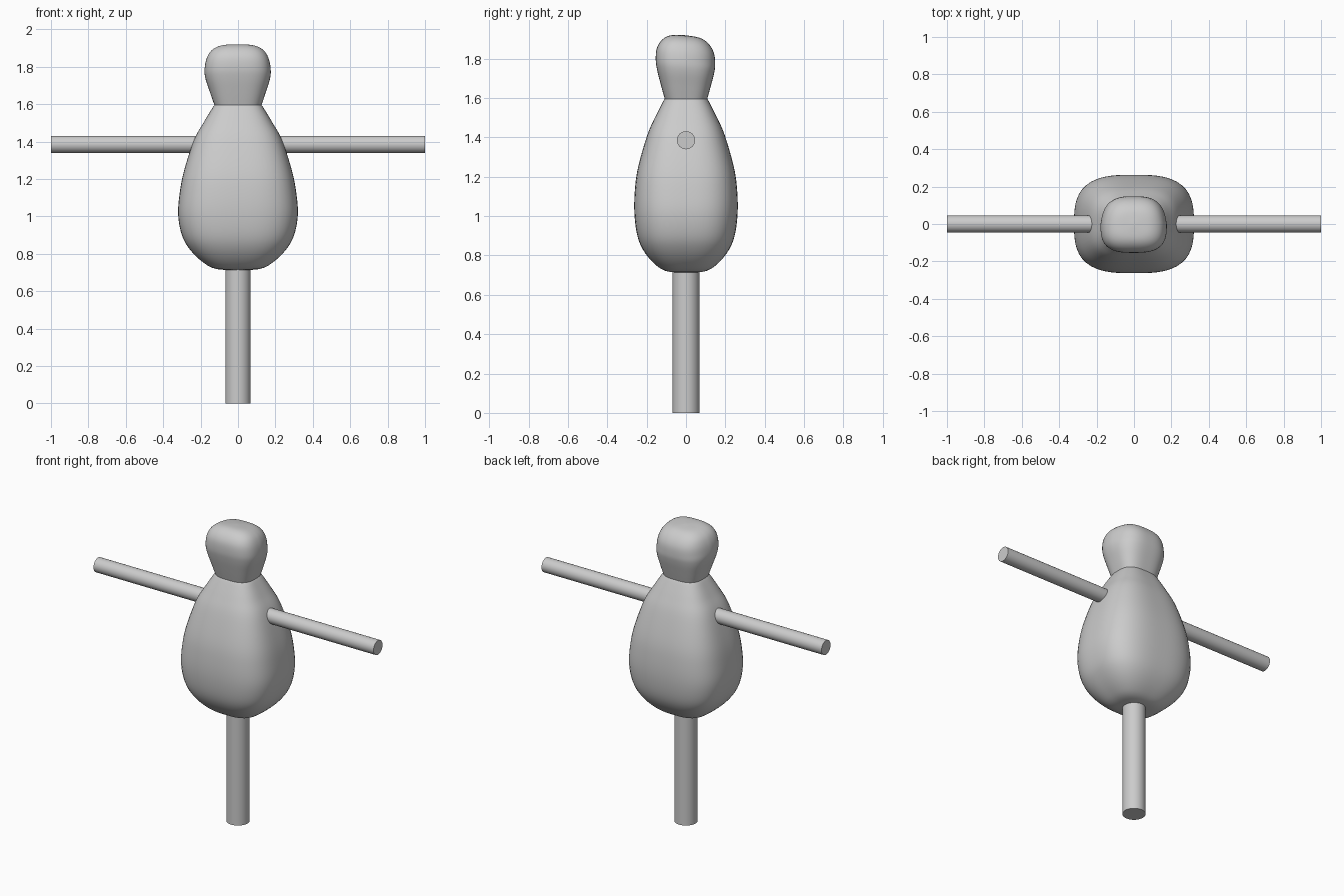
import bpy, bmesh, math
from mathutils import Vector, Matrix

cube = bpy.data.objects.get("Cube")
if cube:
    bpy.data.objects.remove(cube, do_unlink=True)

grey = bpy.data.materials.new("plain_grey")
grey.use_nodes = True
colour = (0.6, 0.6, 0.6, 1)
grey.diffuse_color = colour
grey.node_tree.nodes["Principled BSDF"].inputs["Base Color"].default_value = colour


def add_object(name, bm):
    bmesh.ops.recalc_face_normals(bm, faces=bm.faces)
    mesh = bpy.data.meshes.new(name)
    bm.to_mesh(mesh)
    bm.free()
    mesh.materials.append(grey)
    obj = bpy.data.objects.new(name, mesh)
    bpy.context.collection.objects.link(obj)
    bpy.ops.object.select_all(action='DESELECT')
    obj.select_set(True)
    bpy.context.view_layer.objects.active = obj
    bpy.ops.object.shade_smooth_by_angle(angle=math.radians(40))
    return obj


def rod(name, radius, length, matrix):
    bm = bmesh.new()
    bmesh.ops.create_cone(bm, cap_ends=True, segments=32, radius1=radius,
                          radius2=radius, depth=length, matrix=matrix)
    return add_object(name, bm)


def smooth_path(keys, steps):
    """Catmull-Rom curve through the section keys."""
    pts = [Vector(k) for k in keys]
    pts = [pts[0]] + pts + [pts[-1]]
    out = []
    for a, b, c, d in zip(pts, pts[1:], pts[2:], pts[3:]):
        for i in range(steps):
            t = i / steps
            out.append(b + (c - a) * (t / 2) + (a * 2 - b * 5 + c * 4 - d) * (t * t / 2)
                       + (b * 3 - a - c * 3 + d) * (t ** 3 / 2))
    return out + [pts[-1]]


# Sections: half width, half depth, height
BODY = [(0.01, 0.01, 0.712), (0.12, 0.10, 0.72), (0.19, 0.16, 0.757),
        (0.257, 0.215, 0.823), (0.30, 0.247, 0.9), (0.32, 0.262, 1.01),
        (0.311, 0.26, 1.13), (0.287, 0.243, 1.25), (0.235, 0.197, 1.41),
        (0.185, 0.158, 1.5), (0.14, 0.12, 1.575), (0.126, 0.108, 1.595)]
HEAD = [(0.126, 0.108, 1.595), (0.148, 0.126, 1.66), (0.171, 0.144, 1.73),
        (0.177, 0.151, 1.78), (0.167, 0.145, 1.84), (0.14, 0.118, 1.885),
        (0.09, 0.075, 1.911), (0.01, 0.01, 1.918)]

# Body and head as one lofted skin of rounded-square sections
SIDES, POWER = 64, 3.0
sections = smooth_path(BODY, 5)[:-1] + smooth_path(HEAD, 5)
bm = bmesh.new()
rings = []
for w, d, z in sections:
    head = min(1, max(0, (z - 1.595) / 0.2))
    ring = []
    for i in range(SIDES):
        a = 2 * math.pi * i / SIDES
        c, s = math.cos(a), math.sin(a)
        r = (abs(c) ** POWER + abs(s) ** POWER) ** (-1 / POWER)
        y = d * r * s
        # head narrows to the back and its crown slopes backwards
        x = w * r * c * (1 - 0.9 * head * max(0, y)) - 0.002 * head
        ring.append(bm.verts.new((x, y - 0.003 * head, z - 0.09 * head * y)))
    rings.append(ring)
for low, high in zip(rings, rings[1:]):
    for i in range(SIDES):
        j = (i + 1) % SIDES
        bm.faces.new((low[i], low[j], high[j], high[i]))
bm.faces.new(rings[0])
bm.faces.new(rings[-1])
add_object("body_and_head", bm)

# Crossbar arms and standing pole
rod("crossbar_arms", 0.046, 2.0,
    Matrix.Translation((0, 0, 1.385)) @ Matrix.Rotation(math.pi / 2, 4, 'Y'))
rod("pole", 0.068, 0.8, Matrix.Translation((0, 0, 0.4)))
